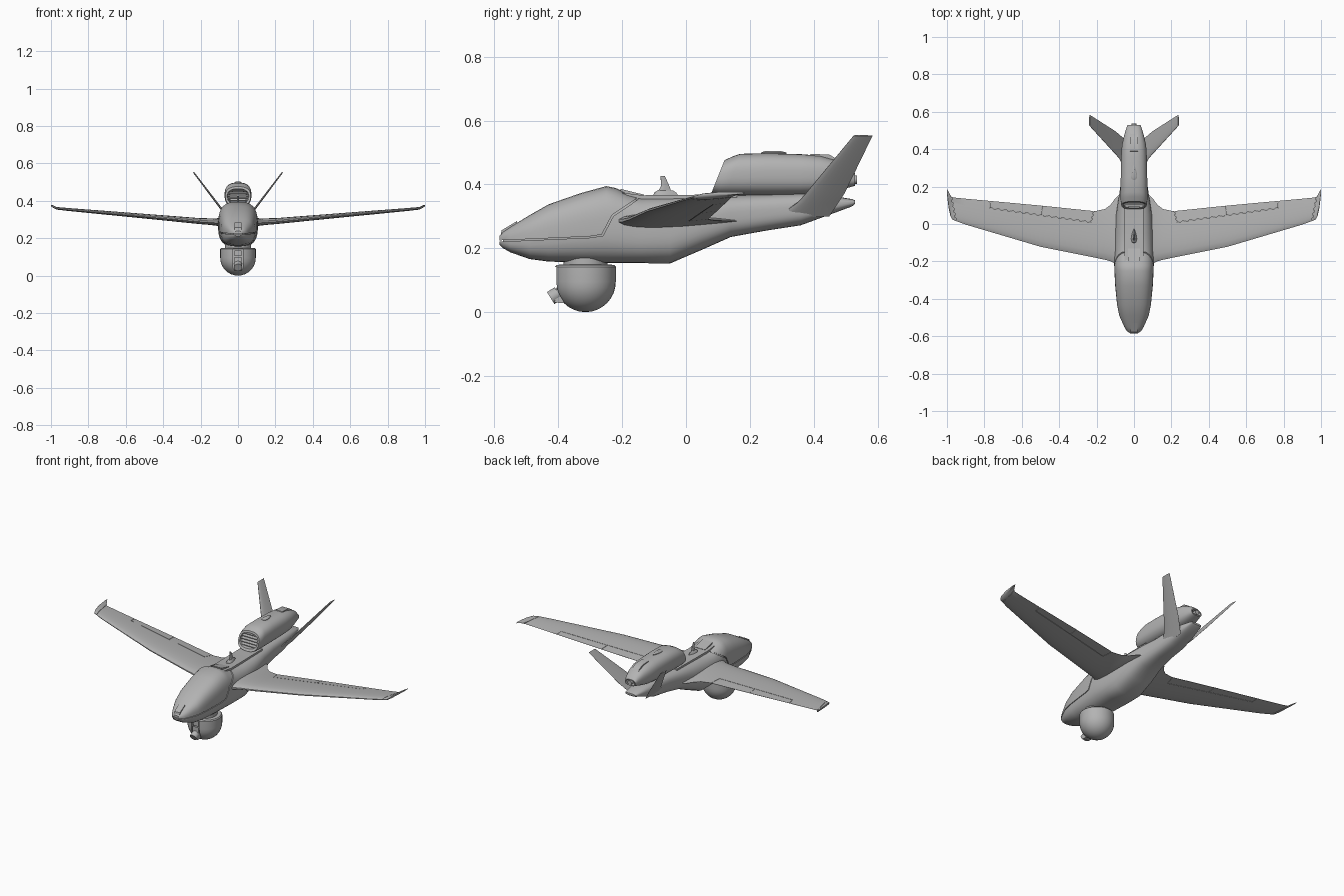
import bpy, bmesh, math
from mathutils import Vector, Matrix

if "Cube" in bpy.data.objects:
    bpy.data.objects.remove(bpy.data.objects["Cube"])

grey = bpy.data.materials.new("airframe_grey")
grey.diffuse_color = (.45, .45, .45, 1)
grey.use_nodes = True
grey.node_tree.nodes["Principled BSDF"].inputs["Base Color"].default_value = grey.diffuse_color


def finish(name, bm, mirror=False, angle=32):
    bmesh.ops.recalc_face_normals(bm, faces=bm.faces[:])
    me = bpy.data.meshes.new(name)
    bm.to_mesh(me)
    bm.free()
    me.materials.append(grey)
    ob = bpy.data.objects.new(name, me)
    bpy.context.collection.objects.link(ob)
    if mirror:
        ob.modifiers.new("mirror", 'MIRROR')
    smooth(ob, angle)
    return ob


def smooth(ob, angle=32):
    bpy.ops.object.select_all(action='DESELECT')
    ob.select_set(True)
    bpy.context.view_layer.objects.active = ob
    bpy.ops.object.shade_smooth_by_angle(angle=math.radians(angle))


def loft(name, rings, **kw):
    bm = bmesh.new()
    vs = [[bm.verts.new(p) for p in r] for r in rings]
    n = len(vs[0])
    for a, b in zip(vs, vs[1:]):
        for i in range(n):
            j = (i + 1) % n
            bm.faces.new((a[i], a[j], b[j], b[i]))
    bm.faces.new(vs[0])
    bm.faces.new(vs[-1])
    return finish(name, bm, **kw)


def body_ring(y, zb, zt, hw, shear=0, e=2.8, grow=0, n=36):
    """Superellipse cross-section across the body."""
    zc, hh, pts = (zb + zt) / 2, (zt - zb) / 2 + grow, []
    for i in range(n):
        a = 2 * math.pi * (i + .5) / n
        c, s = math.cos(a), math.sin(a)
        x = (hw + grow) * math.copysign(abs(c) ** (2 / e), c)
        z = zc + hh * math.copysign(abs(s) ** (2 / e), s)
        pts.append((x, y + shear * (z - zb), z))
    return pts


def foil_ring(x, y0, y1, z, th, normal, n=20):
    """Aerofoil cross-section from leading edge y0 to trailing edge y1."""
    pts = []
    for i in range(n):
        a = 2 * math.pi * (i + .5) / n
        c = (1 - math.cos(a)) / 2
        t = 5 * th * (.2969 * c ** .5 - .126 * c - .3516 * c * c + .2843 * c ** 3 - .1 * c ** 4)
        pts.append(Vector((x, y0 + c * (y1 - y0), z)) + Vector(normal) * math.copysign(t, math.sin(a)))
    return pts


def prism(name, yz, hw, x=0, **kw):
    """Side-view outline extruded across x."""
    return loft(name, [[(x + s * hw, y, z) for y, z in yz] for s in (-1, 1)], **kw)


def box(name, y0, y1, z0, z1, hw, **kw):
    return prism(name, [(y0, z0), (y1, z0), (y1, z1), (y0, z1)], hw, **kw)


def tube(name, p0, p1, r0, r1, n=24):
    d = Vector(p1) - Vector(p0)
    bm = bmesh.new()
    m = Matrix.Translation((Vector(p0) + Vector(p1)) / 2) @ d.to_track_quat('Z', 'Y').to_matrix().to_4x4()
    bmesh.ops.create_cone(bm, cap_ends=True, segments=n, radius1=r0, radius2=r1, depth=d.length, matrix=m)
    return finish(name, bm)


def boolean(ob, cutter, op):
    m = ob.modifiers.new("cut", 'BOOLEAN')
    m.operation, m.object, m.solver = op, cutter, 'EXACT'
    bpy.context.view_layer.objects.active = ob
    while ob.modifiers[0] != m:
        bpy.ops.object.modifier_move_up(modifier=m.name)
    bpy.ops.object.modifier_apply(modifier=m.name)
    bpy.data.objects.remove(cutter)


# Fuselage: y, bottom, top, half width
BODY = [(-.585, .212, .238, .02), (-.573, .2, .252, .038), (-.55, .187, .267, .052),
        (-.49, .166, .304, .079), (-.43, .158, .338, .091), (-.33, .155, .373, .101),
        (-.25, .153, .395, .105), (-.22, .153, .389, .106), (-.185, .153, .372, .106),
        (-.14, .153, .36, .105), (-.05, .152, .361, .103), (.05, .195, .363, .096),
        (.14, .235, .366, .082), (.25, .255, .368, .066), (.36, .272, .372, .062),
        (.45, .305, .366, .052), (.52, .331, .354, .038), (.53, .339, .35, .032)]
fuselage = loft("fuselage", [body_ring(*b) for b in BODY])

# Nose hood seam: a groove cut down to an inner core
seam = [(-.62, .219), (-.3, .233), (-.26, .239), (-.228, .3), (-.15, .353), (-.14, .42)]
boolean(fuselage, prism("seam_cutter", seam + [(y - .004, z + .004) for y, z in reversed(seam)], .2), 'DIFFERENCE')
smooth(fuselage)
loft("fuselage_core", [body_ring(*b, grow=-.006) for b in BODY[1:-1]])

# Spine deck, hatch and nose sensor
prism("spine_deck", [(-.2, .35), (.16, .355), (.16, .369), (-.135, .366), (-.2, .374)], .052)
prism("spine_hatch", [(-.205, .37), (-.135, .355), (-.132, .368), (-.205, .386)], .033)
prism("nose_sensor", [(-.583, .225), (-.53, .25), (-.53, .285), (-.578, .256)], .018)

# Blade antenna on its teardrop base
loft("antenna_base", [foil_ring(0, -.105, -.02, .36, .034, (1, 0, 0)),
                      foil_ring(0, -.1, -.03, .374, .026, (1, 0, 0)),
                      foil_ring(0, -.09, -.04, .381, .012, (1, 0, 0))])
loft("antenna_blade", [foil_ring(0, -.09, -.045, .375, .012, (1, 0, 0)),
                       foil_ring(0, -.078, -.052, .395, .01, (1, 0, 0)),
                       foil_ring(0, -.08, -.066, .426, .008, (1, 0, 0))])

# Wings with root fillet and swept tips: x, leading edge, trailing edge, z, thickness
WING = [(.06, -.235, .18, .286, .052), (.1, -.215, .14, .286, .043), (.125, -.201, .105, .287, .038),
        (.155, -.193, .082, .289, .035), (.21, -.181, .07, .292, .032), (.5, -.123, .1, .318, .025),
        (.9, -.004, .136, .353, .016), (.97, .022, .143, .36, .014),
        (.982, .042, .156, .366, .014), (.992, .09, .174, .371, .012), (1.0, .16, .187, .373, .007)]
wing = loft("wings", [foil_ring(*w, (0, 0, 1)) for w in WING], mirror=True)

# Flap, aileron and wing tip gaps
for a, b in [((.23, .01), (.77, .085)), ((.23, .01), (.21, .09)), ((.49, .046), (.495, .12)),
             ((.77, .085), (.775, .145)), ((.948, .0), (.979, .16))]:
    d = Vector((b[0] - a[0], b[1] - a[1], 0))
    bm = bmesh.new()
    bmesh.ops.create_cube(bm, size=1, matrix=Matrix.Translation(((a[0] + b[0]) / 2, (a[1] + b[1]) / 2, .33))
                          @ Matrix.Rotation(math.atan2(d.y, d.x), 4, 'Z')
                          @ Matrix.Diagonal((d.length, .002, .3, 1)))
    boolean(wing, finish("gap_cutter", bm), 'DIFFERENCE')
smooth(wing)

# Butterfly tail fins
FIN = [(.045, .28, .45, .3, .014), (.063, .322, .466, .324, .013), (.08, .352, .48, .346, .012),
       (.1, .374, .497, .371, .011), (.238, .525, .585, .553, .007)]
loft("tail_fins", [foil_ring(*f, (-.8, 0, .6)) for f in FIN], mirror=True)

# Engine nacelle: recessed slanted intake, body, recessed rear outlet
NAC = [(.15, .392, .455, .045, .4), (.086, .385, .464, .058, .4), (.079, .372, .476, .067, .4),
       (.098, .367, .488, .071, .4), (.125, .366, .496, .072, .35), (.25, .366, .498, .071),
       (.36, .367, .495, .069), (.42, .37, .49, .065), (.47, .38, .477, .054),
       (.51, .39, .456, .042), (.53, .396, .434, .035), (.53, .401, .429, .029), (.505, .403, .427, .027)]
loft("engine_nacelle", [body_ring(*s, e=2.6) for s in NAC])

# Intake louvres
for i in range(5):
    z = .394 + i * .0145
    y = .086 + .4 * (z - .372)
    prism("intake_louvre", [(y, z), (y + .03, z + .008), (y + .03, z + .011), (y, z + .004)],
          .05 if i == 4 else .059)

# Exhaust pipe and nacelle top fittings
tube("exhaust_pipe", (0, .49, .415), (0, .536, .415), .013, .013)
loft("nacelle_filler_cap", [foil_ring(0, .235, .315, .49, .034, (1, 0, 0)),
                            foil_ring(0, .235, .315, .5, .034, (1, 0, 0)),
                            foil_ring(0, .245, .3, .504, .022, (1, 0, 0))])
prism("nacelle_rear_fairing", [(.385, .48), (.39, .496), (.45, .493), (.475, .478), (.5, .45)], .022)

# Sensor turret: hemisphere with a straight collar and a neck
CY, CZ, R = -.315, .095, .095
prof = [(R * math.cos(a), CZ - R * math.sin(a)) for a in [math.pi / 2 * (1 - i / 8) * .985 for i in range(9)]]
prof += [(R, .142), (.09, .148), (.069, .149), (.069, .172)]
turret = loft("sensor_turret", [[(r * math.cos(k * math.pi / 16), CY + r * math.sin(k * math.pi / 16), z)
                                 for k in range(32)] for r, z in prof])
boolean(turret, box("slot_cutter", -.45, -.385, .02, .142, .026), 'DIFFERENCE')
smooth(turret)

# Camera stack in the turret slot
box("camera_window_upper", -.4, -.37, .105, .135, .019)
box("camera_window_middle", -.404, -.37, .07, .1, .019)
prism("camera_mount", [(-.36, .09), (-.405, .07), (-.412, .03), (-.38, .028)], .019)
tube("camera_barrel", (0, -.37, .078), (0, -.412, .052), .017, .017)
tube("camera_lens", (0, -.4, .059), (0, -.424, .044), .022, .022)
